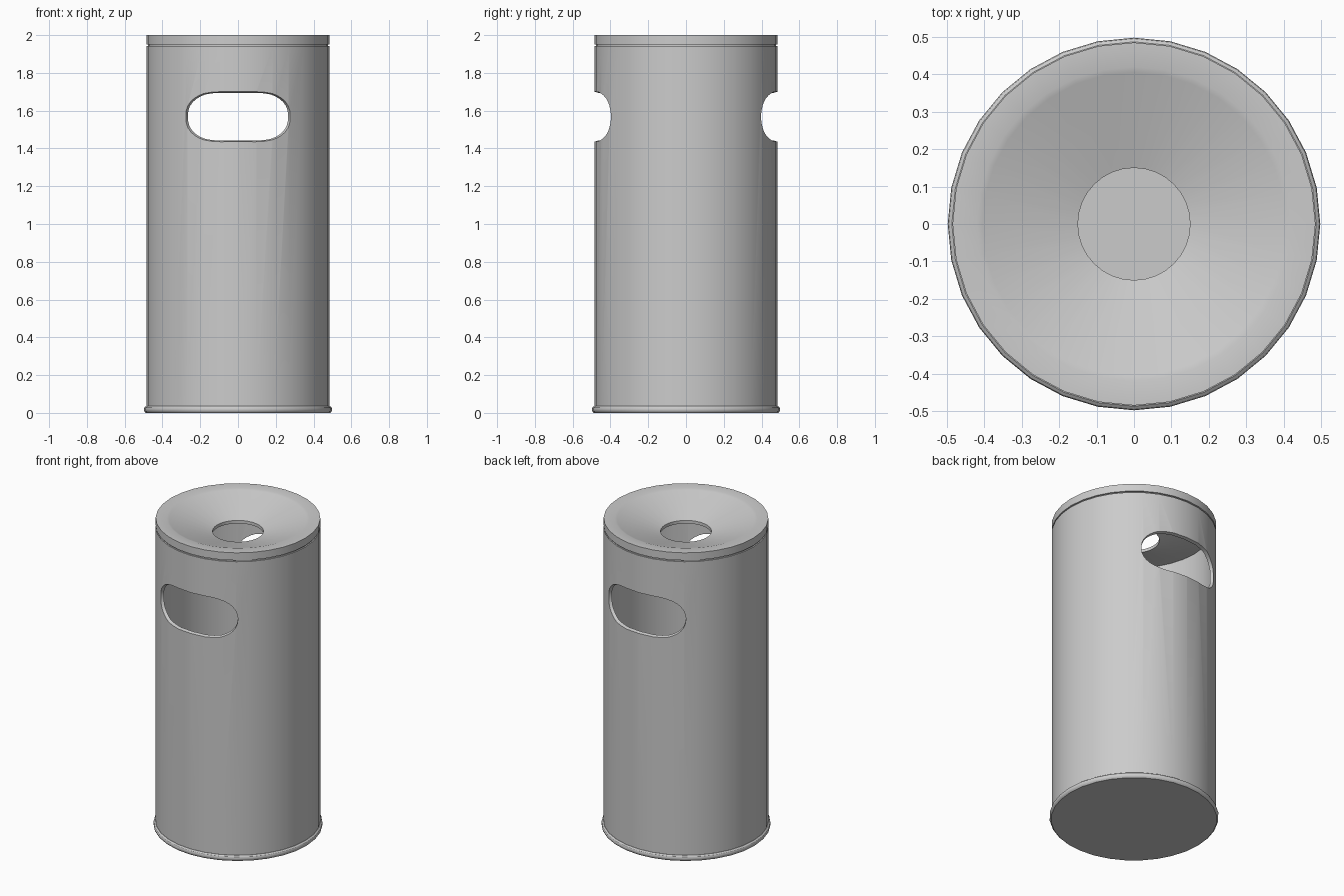
import bpy, bmesh, math

if "Cube" in bpy.data.objects:
    bpy.data.objects.remove(bpy.data.objects["Cube"])

SEG = 32
R = 0.485        # outer body radius
SLOT_Z = 1.568   # slot centre height


def add_object(name, bm):
    bmesh.ops.recalc_face_normals(bm, faces=bm.faces)
    mesh = bpy.data.meshes.new(name)
    bm.to_mesh(mesh)
    bm.free()
    ob = bpy.data.objects.new(name, mesh)
    bpy.context.collection.objects.link(ob)
    return ob


def activate(ob):
    bpy.ops.object.select_all(action='DESELECT')
    ob.select_set(True)
    bpy.context.view_layer.objects.active = ob


def smooth(ob):
    activate(ob)
    bpy.ops.object.shade_smooth_by_angle(angle=math.radians(30))


def lathe(name, profile, caps=False):
    """Revolve (r, z) points; closed ring section, or a solid with end caps."""
    bm = bmesh.new()
    rings = []
    for r, z in profile:
        rings.append([bm.verts.new((r * math.cos(a), r * math.sin(a), z))
                      for a in (2 * math.pi * i / SEG for i in range(SEG))])
    n = len(rings)
    for k in range(n - 1 if caps else n):
        a, b = rings[k], rings[(k + 1) % n]
        for i in range(SEG):
            j = (i + 1) % SEG
            bm.faces.new((a[i], a[j], b[j], b[i]))
    if caps:
        bm.faces.new(rings[0])
        bm.faces.new(rings[-1])
    return add_object(name, bm)


def slot_cutter():
    """Rounded slots that taper towards the axis, front and back."""
    half_w, half_h, flat = 0.277, 0.133, 0.10
    right = []
    for i in range(9):
        t = math.pi / 2 * i / 8
        right.append((flat + (half_w - flat) * math.sin(t) ** 0.85,
                      half_h * max(math.cos(t), 0.06) ** 0.85))
    cols = [(-x, h) for x, h in reversed(right)] + [(0, half_h)] + right
    bm = bmesh.new()
    for side in (-1, 1):
        layers = []
        for k, zk in ((1.06, 1.06), (0.92, 0.91)):
            rows = []
            for s in (1, -1):
                rows.append([bm.verts.new((x * k, side * k * math.sqrt(R * R - x * x),
                                           SLOT_Z + s * h * zk)) for x, h in cols])
            layers.append(rows)
        (ot, ob_), (it, ib) = layers
        for i in range(len(cols) - 1):
            for a, b in ((ot, ob_), (ob_, ib), (ib, it), (it, ot)):
                bm.faces.new((a[i], a[i + 1], b[i + 1], b[i]))
        for i in (0, -1):
            bm.faces.new((ot[i], ob_[i], ib[i], it[i]))
    ob = add_object("slot_cutter", bm)
    ob.hide_render = True
    return ob


# Tubular body with two slots
body = lathe("bin_body", [(R, 0.02), (R, 1.942), (R - 0.02, 1.942), (R - 0.02, 0.02)])
cutter = slot_cutter()
mod = body.modifiers.new("slots", 'BOOLEAN')
mod.operation = 'DIFFERENCE'
mod.solver = 'EXACT'
mod.object = cutter
activate(body)
bpy.ops.object.modifier_apply(modifier=mod.name)
bpy.data.objects.remove(cutter, do_unlink=True)
smooth(body)

# Base plate with rounded rim
smooth(lathe("base_plate", [(0.488, 0.0), (0.495, 0.006), (0.498, 0.014), (0.498, 0.022),
                            (0.495, 0.030), (0.487, 0.036), (0.466, 0.036)], caps=True))

# Funnel lid with a shadow groove under its edge
smooth(lathe("funnel_lid", [
    (R - 0.008, 1.938), (R - 0.008, 1.949), (R, 1.951), (R, 2.0), (0.42, 2.0),
    (0.405, 1.995), (0.15, 1.915), (0.15, 1.895), (0.40, 1.972), (0.465, 1.975),
    (0.465, 1.938)]))
